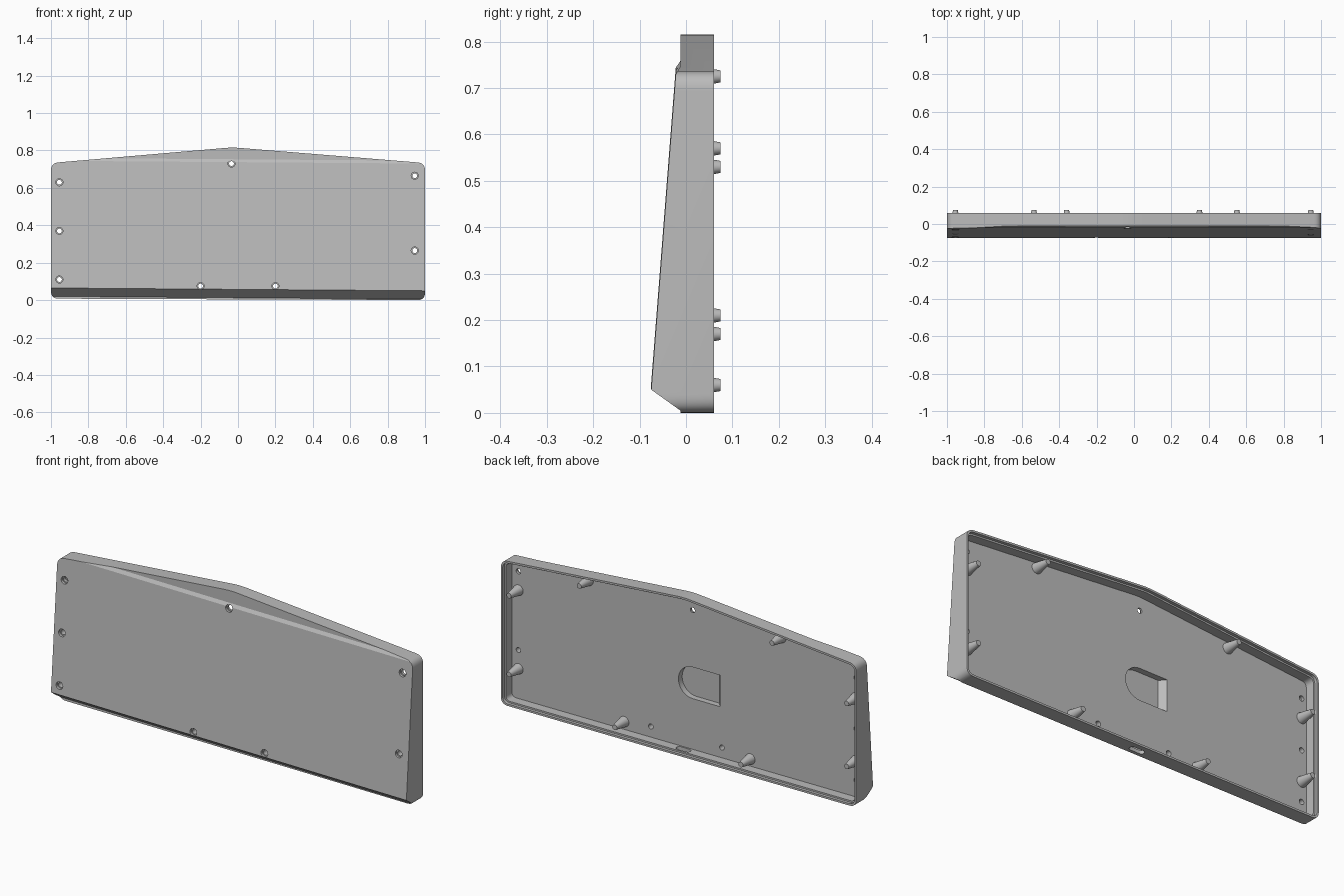
import bpy, bmesh, math
from mathutils import Vector, Matrix

if "Cube" in bpy.data.objects:
    bpy.data.objects.remove(bpy.data.objects["Cube"])

grey = bpy.data.materials.new("plain_grey")
grey.use_nodes = True
COLOUR = (0.5, 0.5, 0.5, 1)
grey.diffuse_color = COLOUR
grey.node_tree.nodes["Principled BSDF"].inputs["Base Color"].default_value = COLOUR

BACK, FLOOR, SHEAR = 0.06, -0.003, 0.0075


def make_object(name, bm):
    bmesh.ops.recalc_face_normals(bm, faces=bm.faces[:])
    mesh = bpy.data.meshes.new(name)
    bm.to_mesh(mesh)
    bm.free()
    mesh.materials.append(grey)
    obj = bpy.data.objects.new(name, mesh)
    bpy.context.collection.objects.link(obj)
    return obj


def loft(name, start, end):
    """Solid between two matching rings of points."""
    bm = bmesh.new()
    a = [bm.verts.new(p) for p in start]
    b = [bm.verts.new(p) for p in end]
    bm.faces.new(a)
    bm.faces.new(b[::-1])
    for i in range(len(a)):
        j = (i + 1) % len(a)
        bm.faces.new((a[i], a[j], b[j], b[i]))
    return make_object(name, bm)


def prism(name, points, y0, y1):
    return loft(name, [(x, y0, z) for x, z in points], [(x, y1, z) for x, z in points])


def cone(name, x, z, y0, y1, r0, r1, sides=24):
    bm = bmesh.new()
    turn = Matrix.Translation((x, (y0 + y1) / 2, z)) @ Matrix.Rotation(-math.pi / 2, 4, 'X')
    bmesh.ops.create_cone(bm, cap_ends=True, segments=sides, radius1=r0, radius2=r1,
                          depth=y1 - y0, matrix=turn)
    return make_object(name, bm)


def boolean(obj, cutter, operation='DIFFERENCE'):
    mod = obj.modifiers.new(operation, 'BOOLEAN')
    mod.operation, mod.solver, mod.object = operation, 'EXACT', cutter
    bpy.context.view_layer.update()
    mesh = bpy.data.meshes.new_from_object(obj.evaluated_get(bpy.context.evaluated_depsgraph_get()))
    obj.modifiers.clear()
    obj.data = mesh
    bpy.data.objects.remove(cutter)


def outline(inset=0.0, steps=8):
    """Five-sided case outline, inset evenly, with rounded corners."""
    corners = [Vector(c) for c in ((-1, 0.008), (1, 0), (1, 0.733), (-0.03, 0.817), (-1, 0.733))]
    count, moved, points = len(corners), [], []
    for i, c in enumerate(corners):
        d0 = (c - corners[i - 1]).normalized()
        d1 = (corners[(i + 1) % count] - c).normalized()
        n0, n1 = Vector((-d0.y, d0.x)), Vector((-d1.y, d1.x))
        moved.append(c + (n0 + n1) * inset / (1 + n0.dot(n1)))
    for i, c in enumerate(moved):
        reach = 0.04 - inset * 0.8
        p = c + (moved[i - 1] - c).normalized() * reach
        q = c + (moved[(i + 1) % count] - c).normalized() * reach
        for s in range(steps + 1):
            t = s / steps
            points.append(p * (1 - t) ** 2 + c * 2 * t * (1 - t) + q * t * t)
    return points


# Sloped case body: side profile swept across, trimmed to the outline
profile = [(BACK, -0.1), (-0.012, -0.1), (-0.012, 0.0125), (-0.075, 0.0575),
           (-0.022, 0.7375), (-0.012, 0.753), (-0.012, 1), (BACK, 1)]
case = loft("case_shell", *[[(x, y, z - SHEAR * x) for y, z in profile] for x in (-1.1, 1.1)])
boolean(case, prism("trim", outline(), -0.2, 0.2), 'INTERSECT')

# Hollow back with a stepped lip around the rim
boolean(case, prism("cavity", outline(0.018), FLOOR, 0.2))
boolean(case, prism("lip", outline(0.01), 0.045, 0.2))

# D-shaped pocket with a ramp on its straight side
def pocket_ring(y, straight_x):
    arc = [math.pi * (s / 16 - 0.5) for s in range(17)]
    ring = [(-0.035 + 0.08 * math.cos(a), y, 0.36 + 0.08 * math.sin(a)) for a in arc]
    return ring + [(straight_x, y, 0.44), (straight_x, y, 0.28)]

boolean(case, loft("pocket", pocket_ring(-0.033, -0.165), pocket_ring(FLOOR + 0.01, -0.198)))

# Cable slot through the bottom wall
slot = [(0.025 * side + 0.015 * math.cos(a), 0.02 + 0.015 * math.sin(a))
        for side, first in ((1, -0.5), (-1, 0.5))
        for a in [math.pi * (first + s / 8) for s in range(9)]]
boolean(case, loft("slot", [(x, y, -0.05) for x, y in slot], [(x, y, 0.05) for x, y in slot]))

# Counterbored screw holes
holes = [(-0.955, 0.63), (-0.955, 0.37), (-0.955, 0.11), (0.945, 0.665), (0.945, 0.265),
         (-0.2, 0.075), (0.2, 0.075), (-0.035, 0.73)]
for x, z in holes:
    front = -0.075 + 0.078 * (z - 0.05)
    boolean(case, cone("bore", x, z, -0.2, 0.03, 0.013, 0.013))
    boolean(case, cone("counterbore", x, z, -0.2, front + 0.01, 0.019, 0.019))

# Tapered posts standing on the floor
posts = [(0.945, 0.57), (0.945, 0.17), (-0.955, 0.53), (-0.955, 0.21),
         (0.55, 0.725), (-0.535, 0.725), (0.35, 0.06), (-0.36, 0.06)]
parts = [case]
for i, (x, z) in enumerate(posts):
    parts.append(cone(f"post_{i + 1}", x, z, FLOOR - 0.002, 0.074, 0.027, 0.013))

# Smooth the rounded surfaces, keep edges sharp
bpy.ops.object.select_all(action='DESELECT')
for obj in parts:
    obj.select_set(True)
bpy.context.view_layer.objects.active = case
bpy.ops.object.shade_smooth_by_angle(angle=math.radians(25))
